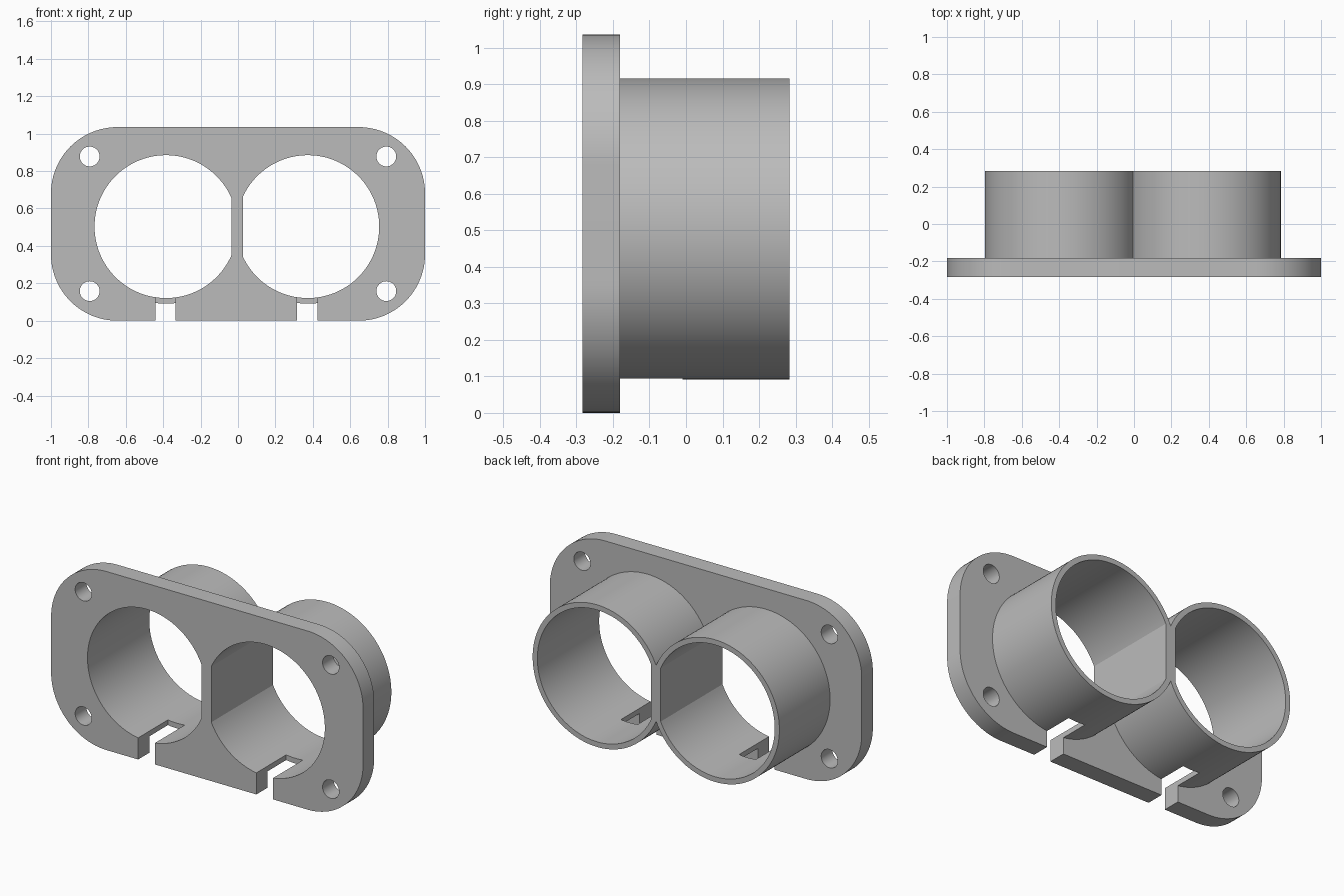
import bpy, bmesh
from math import pi, cos, sin, acos, radians

cube = bpy.data.objects.get("Cube")
if cube:
    bpy.data.objects.remove(cube, do_unlink=True)

grey = bpy.data.materials.new("light grey plastic")
grey.use_nodes = True
colour = (0.5, 0.5, 0.5, 1)
grey.diffuse_color = colour
grey.node_tree.nodes["Principled BSDF"].inputs["Base Color"].default_value = colour

FRONT, PLATE_BACK, BACK = -0.283, -0.181, 0.283
HEIGHT, AXIS_Z = 1.035, 0.503
BORE, OUTER = 0.382, 0.412
TUBES = ((-0.385, 1, -0.036), (0.373, -1, 0.027))  # centre x, inward side, flat x


def arc(cx, cz, r, start, end, n):
    return [(cx + r * cos(start + (end - start) * i / n),
             cz + r * sin(start + (end - start) * i / n)) for i in range(n + 1)]


def prism(name, outline, y0, y1):
    """Extrude an x-z outline along y."""
    bm = bmesh.new()
    face = bm.faces.new([bm.verts.new((x, y0, z)) for x, z in outline])
    new = bmesh.ops.extrude_face_region(bm, geom=[face])["geom"]
    moved = [v for v in new if isinstance(v, bmesh.types.BMVert)]
    bmesh.ops.translate(bm, verts=moved, vec=(0, y1 - y0, 0))
    bmesh.ops.recalc_face_normals(bm, faces=bm.faces)
    mesh = bpy.data.meshes.new(name)
    bm.to_mesh(mesh)
    bm.free()
    mesh.materials.append(grey)
    obj = bpy.data.objects.new(name, mesh)
    bpy.context.collection.objects.link(obj)
    return obj


def combine(target, other, operation):
    bpy.context.view_layer.objects.active = target
    mod = target.modifiers.new(operation, "BOOLEAN")
    mod.operation, mod.solver, mod.object = operation, "EXACT", other
    bpy.ops.object.modifier_apply(modifier=mod.name)
    bpy.data.objects.remove(other, do_unlink=True)


def circle(cx, cz, r, n):
    return arc(cx, cz, r, 0, 2 * pi, n)[:-1]


# Rounded mounting plate
R = 0.355
outline = []
for i, (sx, top) in enumerate(((1, 1), (-1, 1), (-1, 0), (1, 0))):
    cz = HEIGHT - R if top else R
    outline += arc(sx * (1 - R), cz, R, i * pi / 2, (i + 1) * pi / 2, 24)
holder = prism("twin_tube_holder", outline, FRONT, PLATE_BACK)

# Two overlapping tubes behind the plate
for cx, side, flat in TUBES:
    tube = prism("tube", circle(cx, AXIS_Z, OUTER, 128), -0.23, BACK)
    combine(holder, tube, "UNION")

# Bores with a flat side that leaves the shared middle wall, and cable slots
for cx, side, flat in TUBES:
    a = acos(abs(flat - cx) / BORE)
    turn = 0 if side > 0 else pi
    bore = arc(cx, AXIS_Z, BORE, turn + a, turn + 2 * pi - a, 112)
    combine(holder, prism("bore_cutter", bore, -0.5, 0.5), "DIFFERENCE")
    w = 0.054
    sx = cx - 0.003
    slot = [(sx - w, -0.1), (sx + w, -0.1), (sx + w, 0.3), (sx - w, 0.3)]
    combine(holder, prism("slot_cutter", slot, -0.5, -0.01), "DIFFERENCE")

# Screw holes in the corners
for x in (-0.793, 0.793):
    for z in (0.158, 0.878):
        hole = prism("screw_hole_cutter", circle(x, z, 0.053, 40), -0.5, 0)
        combine(holder, hole, "DIFFERENCE")

bpy.ops.object.select_all(action="DESELECT")
holder.select_set(True)
bpy.context.view_layer.objects.active = holder
bpy.ops.object.shade_smooth_by_angle(angle=radians(25))
